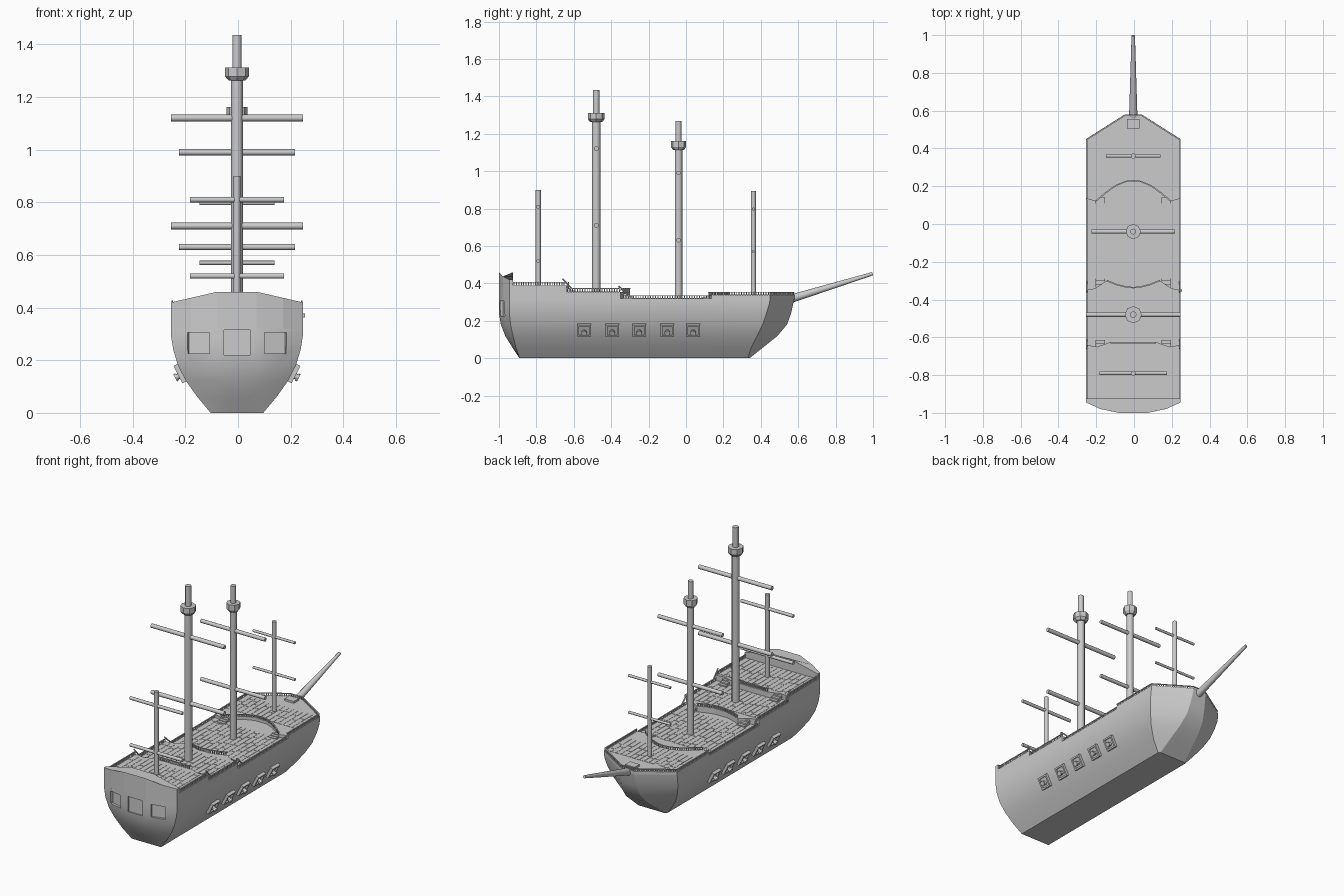
import bpy, bmesh, math, random
from mathutils import Matrix, Vector

if "Cube" in bpy.data.objects:
    bpy.data.objects.remove(bpy.data.objects["Cube"])

random.seed(3)
SHIFT = -0.004  # the ship sits slightly left of centre


def finish(name, bm, smooth=None, mirror=False):
    bmesh.ops.recalc_face_normals(bm, faces=bm.faces)
    me = bpy.data.meshes.new(name)
    bm.to_mesh(me)
    bm.free()
    ob = bpy.data.objects.new(name, me)
    bpy.context.collection.objects.link(ob)
    ob.location.x = SHIFT
    if mirror:
        ob.modifiers.new("mirror", 'MIRROR')
    if smooth:
        bpy.ops.object.select_all(action='DESELECT')
        ob.select_set(True)
        bpy.context.view_layer.objects.active = ob
        bpy.ops.object.shade_smooth_by_angle(angle=math.radians(smooth))
    return ob


def box(bm, c, s, m=Matrix()):
    bmesh.ops.create_cube(bm, size=1, matrix=m @ Matrix.Translation(c) @ Matrix.Diagonal((*s, 1)))


def rod(bm, a, b, r0, r1=None, n=12):
    a, b = Vector(a), Vector(b)
    d = b - a
    m = Matrix.Translation((a + b) / 2) @ d.to_track_quat('Z', 'Y').to_matrix().to_4x4()
    bmesh.ops.create_cone(bm, cap_ends=True, segments=n, radius1=r0,
                          radius2=r0 if r1 is None else r1, depth=d.length, matrix=m)


def loft(bm, rings):
    vs = [[bm.verts.new(p) for p in r] for r in rings]
    n = len(vs[0])
    for a, b in zip(vs, vs[1:]):
        for i in range(n):
            bm.faces.new((a[i], a[(i + 1) % n], b[(i + 1) % n], b[i]))
    bm.faces.new(vs[0][::-1])
    bm.faces.new(vs[-1])


def both(half):
    return half + [(-x, y) for x, y in reversed(half)]


# Hull: stacked waterlines (z, half width, stern corner, stern mid, shoulder, nose, nose half width)
levels = [
    (0.00, .100, -.89, -.89, .33, .34, .090),
    (0.06, .150, -.91, -.93, .35, .415, .080),
    (0.12, .193, -.925, -.967, .38, .490, .070),
    (0.18, .224, -.938, -.99, .41, .540, .060),
    (0.24, .242, -.944, -1.0, .43, .562, .052),
    (0.29, .250, -.945, -1.0, .445, .573, .048),
    (0.32, .250, -.945, -1.0, .45, .580, .045)]
rings = []
for z, w, sc, sm, bs, ny, nw in levels:
    half = [(w * .3, sm), (w * .7, sm + (sc - sm) * .38), (w, sc), (w, bs), (nw, ny)]
    rings.append([(x, y, z) for x, y in both(half)])
bm = bmesh.new()
loft(bm, rings)
hull = finish("hull", bm, 28)

# Stern windows recessed into the transom
bm = bmesh.new()
box(bm, (0, -1, .268), (.098, .02, .095))
for s in (-1, 1):
    m = Matrix.Translation((s * .145, -.978, .265)) @ Matrix.Rotation(s * .27, 4, 'Z')
    box(bm, (0, 0, 0), (.085, .022, .08), m)
cutter = finish("window_cutter", bm)
cutter.hide_render = True
cutter.hide_set(True)
cut = hull.modifiers.new("windows", 'BOOLEAN')
cut.operation = 'DIFFERENCE'
cut.object = cutter

# Raised transom with crowned top
half = [(.075, -1), (.175, -.979), (.25, -.945), (.25, -.925), (.175, -.925), (.075, -.925)]


def crown(x):
    return .46 - max(0, abs(x) - .075) * .23


bm = bmesh.new()
loft(bm, [[(x, y, .32) for x, y in both(half)], [(x, y, crown(x)) for x, y in both(half)]])
finish("transom_top", bm)

# Raised decks with curved fronts
aft_edge = [(.25, -.64), (.19, -.65), (.12, -.625)]
quarter_edge = [(.25, -.35), (.2, -.34), (.14, -.30), (.09, -.32), (.04, -.333)]
fore_edge = [(.04, .225), (.09, .205), (.14, .17), (.2, .12), (.25, .135)]
bow = [(.25, .45), (.045, .58)]
decks = [("aft_deck", [(.25, -.925)] + aft_edge, .388),
         ("quarter_deck", [(.25, -.66)] + quarter_edge, .355),
         ("fore_deck", fore_edge + bow, .338)]
for name, half, top in decks:
    bm = bmesh.new()
    loft(bm, [[(x, y, z) for x, y in both(half)] for z in (.32, top)])
    finish(name, bm)

# Deck planks running fore and aft
bm = bmesh.new()
for y0, y1, z in [(-.92, -.66, .388), (-.62, -.36, .355), (-.29, .11, .32), (.235, .44, .338)]:
    for i in range(15):
        y = y0
        while y < y1 - .02:
            e = min(y1, y + random.uniform(.06, .16))
            box(bm, ((i - 7) * .032, (y + e) / 2, z), (.03, e - y - .003, .003))
            y = e
finish("deck_planks", bm)


# Railings: short balusters and a thin handrail along a path
def railing(bm, path, z, h=.018):
    for (x0, y0), (x1, y1) in zip(path, path[1:]):
        a, b = Vector((x0, y0, z)), Vector((x1, y1, z))
        d = b - a
        m = Matrix.Translation(a) @ Matrix.Rotation(math.atan2(d.y, d.x), 4, 'Z')
        n = max(1, round(d.length / .013))
        for i in range(n):
            box(bm, ((i + .5) * d.length / n, 0, h / 2), (.005, .005, h), m)
        box(bm, (d.length / 2, 0, h), (d.length, .007, .004), m)


bm = bmesh.new()
railing(bm, [(.246, -.925), (.246, -.645)], .388)
railing(bm, [(.246, -.64), (.246, -.35)], .355)
railing(bm, [(.246, -.34), (.246, .13)], .32, .014)
railing(bm, [(.246, .135), (.246, .447), (.043, .576), (0, .576)], .338, .014)
railing(bm, [(.12, -.629), (0, -.629)], .388)
railing(bm, quarter_edge[2:] + [(0, -.337)], .355)
railing(bm, [(0, .23)] + fore_edge[:4], .338, .014)
# Sloping banisters where the decks step down
rod(bm, (.246, -.66, .425), (.246, -.61, .37), .004, n=6)
rod(bm, (.246, -.36, .385), (.246, -.30, .33), .004, n=6)
finish("railings", bm, mirror=True)

# Stairs between deck levels
bm = bmesh.new()
for y, z0, z1, d in [(-.65, .355, .388, 1), (-.335, .32, .355, 1), (.14, .32, .338, -1)]:
    for i in range(3):
        h = (z1 - z0) * (3 - i) / 4
        box(bm, (.175, y + d * (i + .5) * .018, z0 + h / 2), (.05, .018, h))
finish("stairs", bm, mirror=True)

# Small cleat on the starboard side
bm = bmesh.new()
box(bm, (.252, -.352, .37), (.012, .012, .016))
finish("side_cleat", bm)

# Gun ports: frame, lid and muzzle, tilted to the hull side
bm = bmesh.new()
for y in (-.545, -.395, -.25, -.10, .038):
    m = Matrix.Translation((.211, y, .152)) @ Matrix.Rotation(.48, 4, 'Y')
    box(bm, (0, 0, 0), (.012, .06, .062), m)
    for s in (-1, 1):
        box(bm, (.003, s * .031, 0), (.024, .01, .072), m)
        box(bm, (.003, 0, s * .032), (.024, .072, .01), m)
    rod(bm, m @ Vector((0, 0, -.006)), m @ Vector((.026, 0, -.006)), .011)
    rod(bm, m @ Vector((.022, 0, -.006)), m @ Vector((.03, 0, -.006)), .015)
finish("gun_ports", bm, 30, mirror=True)

# Masts: y, radius, shaft top, topmast top, yard half length, yard radius, yard heights
masts = [("mizzen", -.79, .0135, .90, None, .179, .010, (.52, .81)),
         ("main", -.48, .0225, 1.27, 1.435, .25, .0125, (.71, 1.12)),
         ("fore", -.04, .020, 1.12, 1.268, .22, .0115, (.63, .99)),
         ("bow", .36, .0135, .893, None, .143, .008, (.57, .797))]
for name, y, r, top, tip, hw, yr, heights in masts:
    bm = bmesh.new()
    rod(bm, (0, y, .3), (0, y, top), r)
    if tip:
        rod(bm, (0, y, top), (0, y, tip), r * .77)
    finish(name + "_mast", bm, 35)
    bm = bmesh.new()
    for z in heights:
        rod(bm, (-hw, y, z), (hw, y, z), yr)
    finish(name + "_yards", bm, 35)
    if tip:  # lookout platform
        bm = bmesh.new()
        R = r * 2
        rod(bm, (0, y, top - .008), (0, y, top + .008), R * .7, R, 8)
        rod(bm, (0, y, top + .008), (0, y, top + .042), R, n=8)
        finish(name + "_lookout", bm)

# Bowsprit with its deck block
bm = bmesh.new()
rod(bm, (0, .51, .302), (0, .998, .452), .024, .009)
finish("bowsprit", bm, 35)
bm = bmesh.new()
box(bm, (0, .53, .335), (.065, .05, .03))
finish("bowsprit_block", bm)
